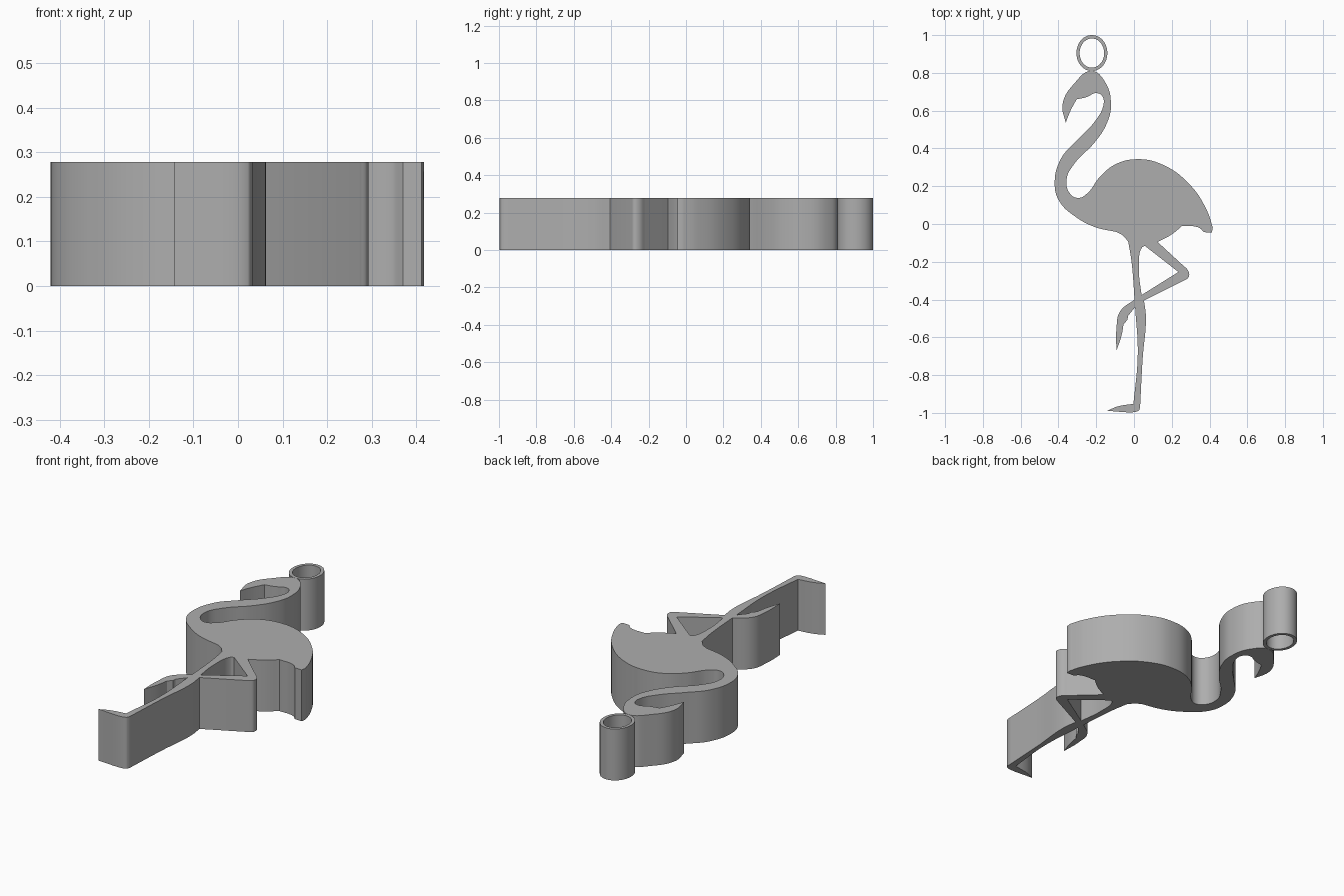
import bpy
import bmesh
from math import radians

THICKNESS = 0.278
SMOOTH, SHARP = "AUTO", "VECTOR"

default_cube = bpy.data.objects.get("Cube")
if default_cube:
    bpy.data.objects.remove(default_cube, do_unlink=True)

grey = bpy.data.materials.new("plain_grey")
grey.use_nodes = True
grey.diffuse_color = (0.42, 0.42, 0.42, 1)
grey.node_tree.nodes["Principled BSDF"].inputs["Base Color"].default_value = grey.diffuse_color


def smooth(*points):
    """Outline points the curve flows through."""
    return [(x, y, SMOOTH) for x, y in points]


def sharp(*points):
    """Outline points that form hard corners."""
    return [(x, y, SHARP) for x, y in points]


def oval(x, y, radius_x, radius_y):
    return smooth((x + radius_x, y), (x, y + radius_y),
                  (x - radius_x, y), (x, y - radius_y))


def extruded_plate(name, outlines, resolution):
    """Fill closed outlines (inner ones become holes) and extrude them upward."""
    curve = bpy.data.curves.new(name, "CURVE")
    curve.dimensions = "2D"
    curve.fill_mode = "BOTH"
    curve.resolution_u = resolution
    curve.extrude = THICKNESS / 2
    for outline in outlines:
        spline = curve.splines.new("BEZIER")
        spline.bezier_points.add(len(outline) - 1)
        spline.use_cyclic_u = True
        for point, (x, y, handle) in zip(spline.bezier_points, outline):
            point.co = (x, y, 0)
            point.handle_left_type = point.handle_right_type = handle
    plate = bpy.data.objects.new(name, curve)
    bpy.context.collection.objects.link(plate)
    bpy.ops.object.select_all(action="DESELECT")
    plate.select_set(True)
    bpy.context.view_layer.objects.active = plate
    bpy.ops.object.convert(target="MESH")
    plate = bpy.context.object

    # Weld the caps to the walls and rest the plate on the ground
    mesh = bmesh.new()
    mesh.from_mesh(plate.data)
    bmesh.ops.remove_doubles(mesh, verts=mesh.verts, dist=0.0005)
    bmesh.ops.translate(mesh, verts=mesh.verts, vec=(0, 0, THICKNESS / 2))
    bmesh.ops.recalc_face_normals(mesh, faces=mesh.faces)
    mesh.to_mesh(plate.data)
    mesh.free()
    plate.data.materials.clear()
    plate.data.materials.append(grey)
    bpy.ops.object.shade_smooth_by_angle(angle=radians(30))
    return plate


# Crown and outer side of the neck, down to the throat notch
head_and_neck = smooth(
    (-.378, .635), (-.315, .745), (-.225, .81), (-.155, .755), (-.122, .63),
    (-.145, .53), (-.21, .43), (-.315, .32), (-.357, .235), (-.338, .16),
    (-.294, .138), (-.25, .16))

# Back, tail and the underside behind the legs
back = smooth((-.18, .25), (-.1, .315), (.013, .343), (.145, .317),
              (.294, .21), (.39, .063))
tail = (sharp((.417, -.02), (.412, -.046), (.37, -.043))
        + smooth((.345, -.02)) + sharp((.255, -.01))
        + smooth((.2, -.055)) + sharp((.125, -.095)))

# Bent leg, outer side
knee = (sharp((.255, -.215)) + smooth((.288, -.25), (.29, -.28))
        + sharp((.272, -.296), (.053, -.405)))

# Standing leg and foot
standing_leg = (smooth((.063, -.49), (.046, -.71)) + sharp((.032, -.975))
                + smooth((.022, -.99)) + sharp((-.143, -.99))
                + smooth((-.09, -.967)) + sharp((-.003, -.952))
                + smooth((.02, -.69)) + sharp((.006, -.44)))

# Foot hanging from the bent leg
hanging_foot = (sharp((-.032, -.487), (-.034, -.507), (-.055, -.53))
                + smooth((-.066, -.59)) + sharp((-.093, -.672))
                + smooth((-.093, -.556), (-.075, -.465))
                + sharp((.003, -.4)))

# Front of the standing leg, then the belly and chest
belly = (smooth((-.013, -.2)) + sharp((-.03, -.095)) + smooth((-.06, -.06))
         + sharp((-.093, -.042))
         + smooth((-.21, -.015), (-.315, .042), (-.395, .12), (-.42, .21),
                  (-.387, .345)))

# Inner side of the neck and the hooked beak
beak = (smooth((-.3, .445), (-.21, .54), (-.163, .625), (-.167, .675),
               (-.198, .693), (-.25, .672))
        + sharp((-.304, .66)) + smooth((-.336, .6)) + sharp((-.362, .535)))

# Opening between the bent and standing legs
leg_opening = (sharp((.235, -.254), (.04, -.376)) + smooth((.026, -.24), (.042, -.125))
               + sharp((.058, -.116)))

extruded_plate("wading_bird", [
    head_and_neck + back + tail + knee + standing_leg + hanging_foot + belly + beak,
    leg_opening], resolution=8)

# Hanging loop above the head
extruded_plate("hanging_loop", [oval(-.223, .905, .082, .095),
                                oval(-.223, .905, .065, .077)], resolution=12)
